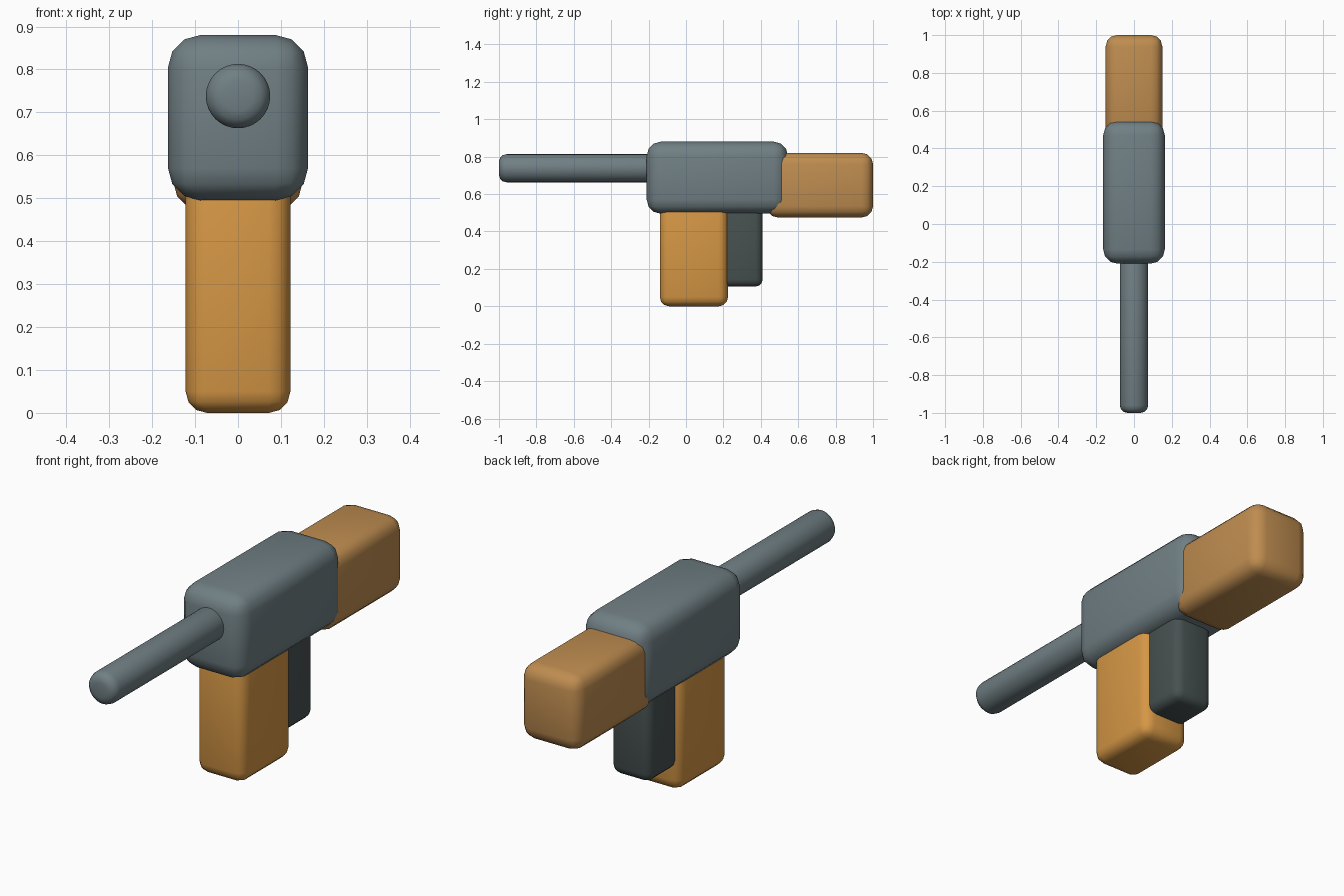
import bpy
import math

old = bpy.data.objects.get("Cube")
if old:
    bpy.data.objects.remove(old, do_unlink=True)


def material(name, rgb):
    mat = bpy.data.materials.new(name)
    mat.use_nodes = True
    colour = (*rgb, 1)
    mat.diffuse_color = colour
    mat.node_tree.nodes["Principled BSDF"].inputs["Base Color"].default_value = colour
    return mat


def finish(obj, name, mat, radius, angle):
    # Round the edges and smooth the surface
    obj.name = name
    obj.data.materials.append(mat)
    bevel = obj.modifiers.new("rounding", "BEVEL")
    bevel.width = radius
    bevel.segments = 3
    bevel.limit_method = "ANGLE"
    bevel.angle_limit = math.radians(angle)
    bpy.ops.object.shade_smooth()


def rounded_box(name, mat, half_width, y0, y1, z0, z1, radius):
    bpy.ops.mesh.primitive_cube_add(size=1, location=(0, (y0 + y1) / 2, (z0 + z1) / 2))
    obj = bpy.context.object
    obj.scale = (2 * half_width, y1 - y0, z1 - z0)
    bpy.ops.object.transform_apply(location=False, rotation=False, scale=True)
    finish(obj, name, mat, radius, 30)


grey = material("steel grey", (0.162, 0.212, 0.23))
dark = material("dark grey", (0.063, 0.082, 0.082))
amber = material("amber", (0.67, 0.31, 0.06))
tan = material("wood tan", (0.52, 0.265, 0.08))

# Body, stock, magazine and grip
rounded_box("body", grey, 0.163, -0.21, 0.545, 0.495, 0.88, 0.075)
rounded_box("stock", tan, 0.15, 0.43, 1.0, 0.475, 0.82, 0.06)
rounded_box("magazine", amber, 0.122, -0.14, 0.225, 0.0, 0.6, 0.05)
rounded_box("grip", dark, 0.1, 0.19, 0.41, 0.105, 0.6, 0.04)

# Barrel
bpy.ops.mesh.primitive_cylinder_add(vertices=32, radius=0.075, depth=0.87,
                                    location=(0, -0.565, 0.738),
                                    rotation=(math.pi / 2, 0, 0))
finish(bpy.context.object, "barrel", grey, 0.04, 60)
